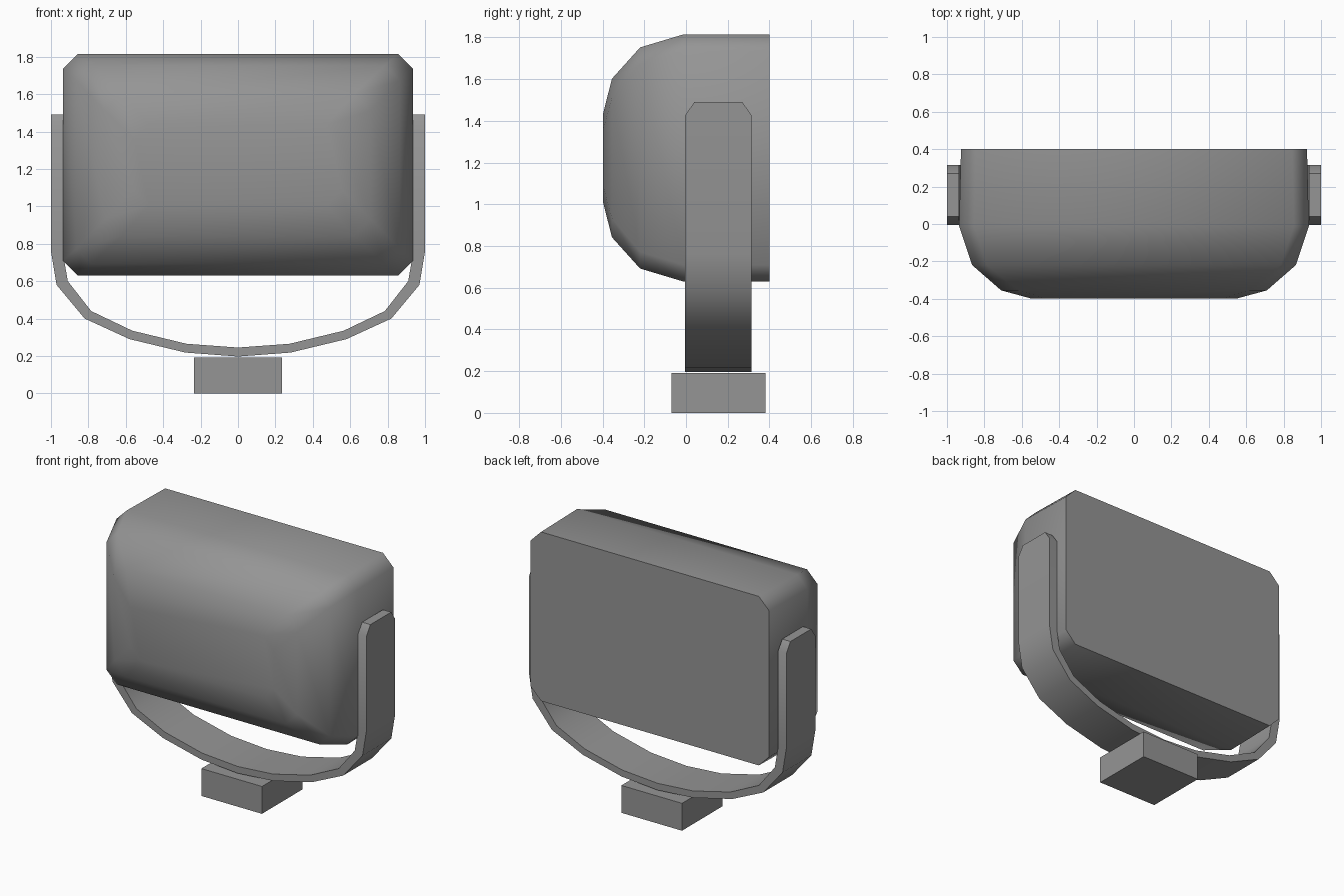
import bpy, bmesh, math

cube = bpy.data.objects.get("Cube")
if cube:
    bpy.data.objects.remove(cube, do_unlink=True)

grey = bpy.data.materials.new("matte_grey")
grey.use_nodes = True
colour = (0.3, 0.3, 0.3, 1)
grey.diffuse_color = colour
grey.node_tree.nodes["Principled BSDF"].inputs["Base Color"].default_value = colour


def loft(name, rings, smooth=True):
    """Skin a list of equal-sized point rings and cap both ends."""
    bm = bmesh.new()
    loops = [[bm.verts.new(p) for p in ring] for ring in rings]
    n = len(loops[0])
    for a, b in zip(loops, loops[1:]):
        for i in range(n):
            j = (i + 1) % n
            bm.faces.new((a[i], a[j], b[j], b[i]))
    bm.faces.new(loops[0])
    bm.faces.new(loops[-1])
    bmesh.ops.recalc_face_normals(bm, faces=bm.faces)
    mesh = bpy.data.meshes.new(name)
    bm.to_mesh(mesh)
    bm.free()
    mesh.materials.append(grey)
    obj = bpy.data.objects.new(name, mesh)
    bpy.context.collection.objects.link(obj)
    if smooth:
        bpy.ops.object.select_all(action='DESELECT')
        obj.select_set(True)
        bpy.context.view_layer.objects.active = obj
        bpy.ops.object.shade_smooth_by_angle(angle=math.radians(50))
    return obj


def section(y, w, h, c, z):
    """Rectangle with cut corners, half width w and half height h."""
    quarter = [(w, h - c), (w - c, h)]
    pts = quarter + [(-x, k) for x, k in reversed(quarter)]
    pts += [(-x, -k) for x, k in pts]
    return [(x, y, z + k) for x, k in pts]


# Lamp housing: flat at the back, rounded towards the front
housing = [(0.4, 0.925, 0.593, 0.08), (-0.01, 0.935, 0.593, 0.08),
           (-0.22, 0.865, 0.53, 0.08), (-0.355, 0.71, 0.38, 0.09),
           (-0.397, 0.555, 0.215, 0.08)]
loft("lamp_housing", [section(*s, 1.222) for s in housing])

# Curved U bracket: outer x, outer z, inner x, inner z, end taper in y
half = [(1, 1.49, 0.936, 1.49, 0.045), (1, 1.425, 0.936, 1.425, 0),
        (1, 0.76, 0.936, 0.75, 0), (0.97, 0.58, 0.91, 0.6, 0),
        (0.82, 0.4, 0.785, 0.44, 0), (0.58, 0.29, 0.565, 0.335, 0),
        (0.28, 0.218, 0.275, 0.265, 0)]
path = half + [(0, 0.197, 0, 0.245, 0)]
path += [(-a, b, -c, d, t) for a, b, c, d, t in reversed(half)]
front, back = -0.005, 0.315
loft("mounting_bracket", [[(ox, front + t, oz), (ox, back - t, oz),
                           (ix, back - t, iz), (ix, front + t, iz)]
                          for ox, oz, ix, iz, t in path])

# Base block under the bracket
loft("base_block", [[(-0.235, -0.07, z), (0.235, -0.07, z),
                     (0.235, 0.38, z), (-0.235, 0.38, z)]
                    for z in (0, 0.192)], smooth=False)
